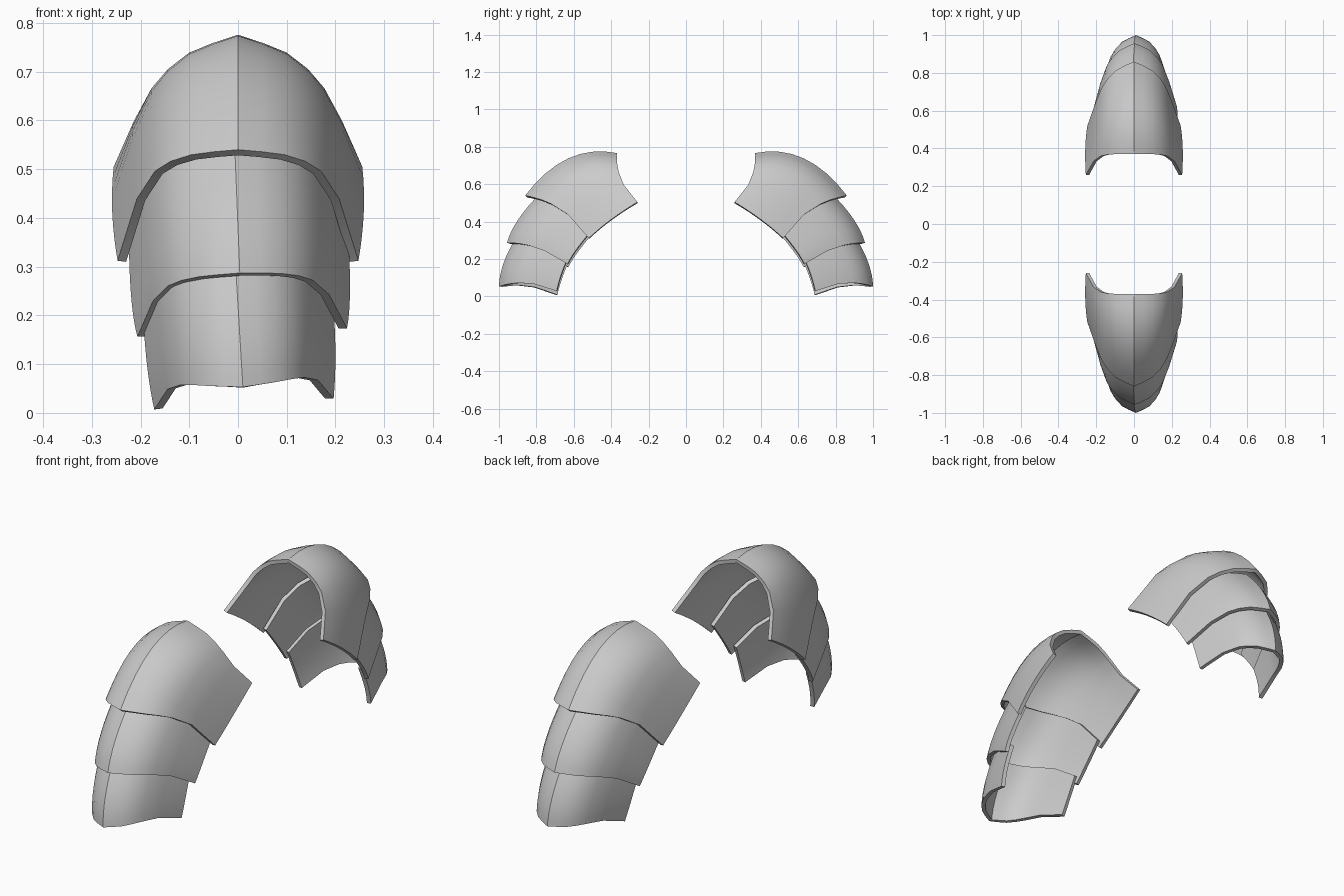
import bpy, math

if "Cube" in bpy.data.objects:
    bpy.data.objects.remove(bpy.data.objects["Cube"])

# Half cross-section: (fraction of half width, fraction of way from ridge to side edge)
HALF = [(0, 0), (.2, .05), (.39, .11), (.56, .215), (.69, .34), (.84, .6), (1, 1)]
PROFILE = [(-x, t) for x, t in reversed(HALF[1:])] + HALF
STEPS = 8

# Each plate: three sections (ridge y, ridge z, side y, side z, half width, bow), tilt, pivot height
PLATES = {
    "upper_plate": ([(.37, .767, .26, .505, .255, .033),
                     (.63, .738, .40, .412, .258, 0),
                     (.86, .54, .52, .312, .247, -.045)], 0, 0),
    "middle_plate": ([(.775, .555, .505, .345, .225, -.035),
                      (.895, .415, .59, .237, .224, -.03),
                      (.957, .287, .633, .165, .215, -.025)], .04, .38),
    "lower_plate": ([(.905, .32, .628, .205, .195, -.025),
                     (.975, .18, .668, .105, .193, -.026),
                     (1.0, .053, .692, .018, .184, -.027)], .06, .22),
}


def blend(sections, s):
    """Smooth section passing through the start, middle and end sections."""
    w = (2 * (s - .5) * (s - 1), 4 * s * (1 - s), 2 * s * (s - .5))
    return [sum(k * v for k, v in zip(w, vals)) for vals in zip(*sections)]


def make_plate(name, sections, tilt, pivot, side):
    verts, faces = [], []
    n = len(PROFILE)
    for i in range(STEPS + 1):
        ay, az, ey, ez, width, bow = blend(sections, i / STEPS)
        dy, dz = ey - ay, ez - az
        length = math.hypot(dy, dz)
        for fx, t in PROFILE:
            b = 4 * t * (1 - t) * bow / length
            x, y, z = fx * width, ay + dy * t - dz * b, az + dz * t + dy * b
            verts.append((x - tilt * (z - pivot), side * y, z + tilt * x))
    for i in range(STEPS):
        for j in range(n - 1):
            a = i * n + j
            f = (a, a + 1, a + n + 1, a + n)
            faces.append(f if side > 0 else f[::-1])
    mesh = bpy.data.meshes.new(name)
    mesh.from_pydata(verts, [], faces)
    obj = bpy.data.objects.new(name, mesh)
    bpy.context.collection.objects.link(obj)
    # Sheet thickness grows inward
    solid = obj.modifiers.new("thickness", 'SOLIDIFY')
    solid.thickness = .018
    solid.offset = -1
    bpy.ops.object.select_all(action='DESELECT')
    obj.select_set(True)
    bpy.context.view_layer.objects.active = obj
    bpy.ops.object.modifier_apply(modifier=solid.name)
    bpy.ops.object.shade_smooth_by_angle(angle=math.radians(29))


# Mirrored pair of shoulder guards, three overlapping plates each
for label, side in (("front", -1), ("back", 1)):
    for part, (sections, tilt, pivot) in PLATES.items():
        make_plate(f"{label}_{part}", sections, tilt, pivot, side)
